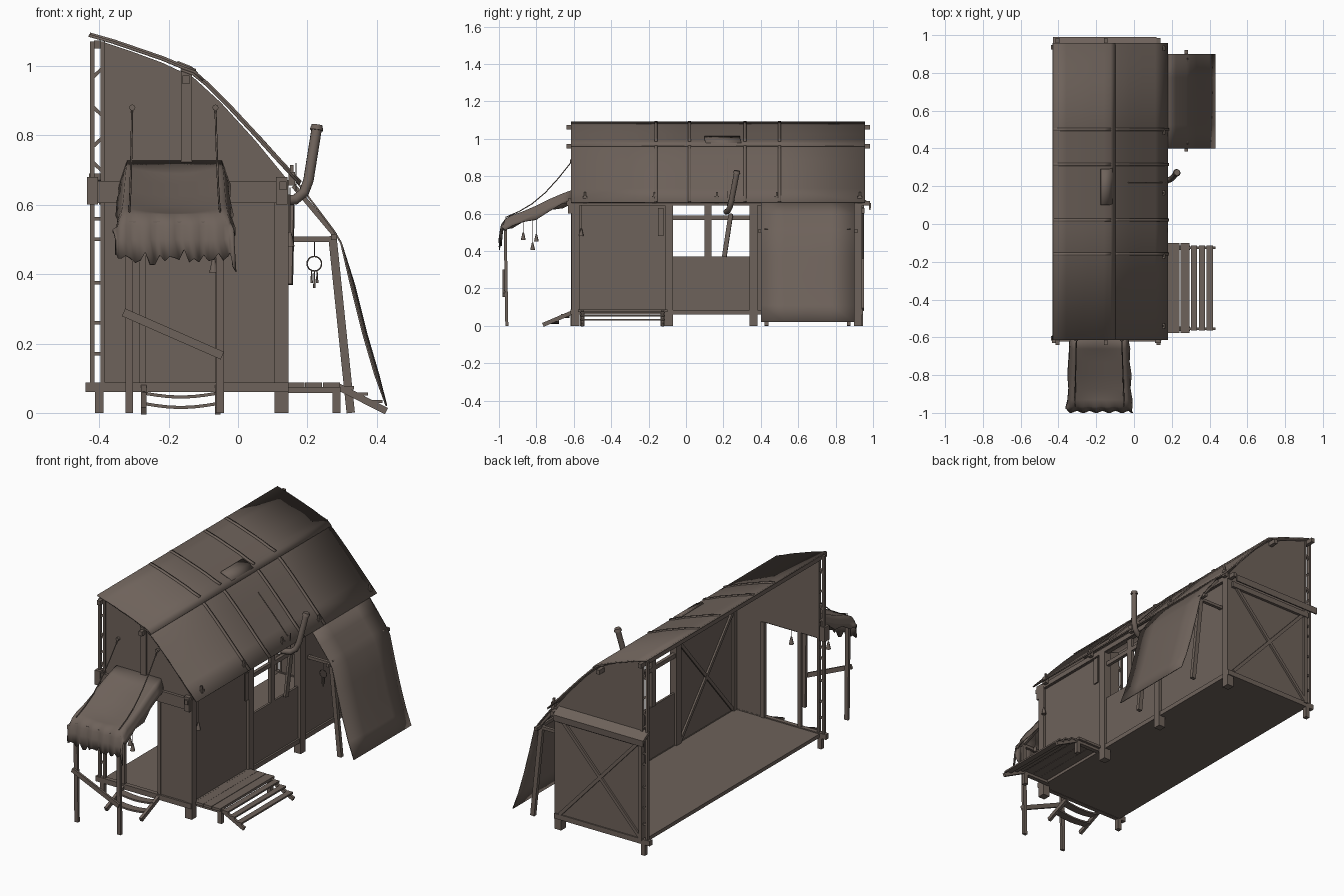
import bpy, bmesh, math, random
from mathutils import Vector, Matrix
random.seed(4)

mat = bpy.data.materials.new("weathered brown")
mat.diffuse_color = (0.155, 0.122, 0.103, 1)


def add(name, bm, smooth=False):
    bmesh.ops.recalc_face_normals(bm, faces=bm.faces[:])
    me = bpy.data.meshes.new(name)
    for f in bm.faces:
        f.smooth = smooth
    bm.to_mesh(me)
    bm.free()
    me.materials.append(mat)
    ob = bpy.data.objects.new(name, me)
    bpy.context.collection.objects.link(ob)
    return ob


def box(name, x0, x1, y0, y1, z0, z1):
    bm = bmesh.new()
    m = Matrix.Translation(((x0+x1)/2, (y0+y1)/2, (z0+z1)/2)) @ Matrix.Diagonal((x1-x0, y1-y0, z1-z0, 1))
    bmesh.ops.create_cube(bm, size=1, matrix=m)
    return add(name, bm)


def beam(name, p, q, w, h):
    """Square timber between two points; w is horizontal, h the other way."""
    p, q = Vector(p), Vector(q)
    d = (q - p).normalized()
    side = d.cross((0, 0, 1))
    side = side.normalized() if side.length > 0.01 else Vector((1, 0, 0))
    up = side.cross(d)
    m = Matrix((side*w, up*h, d*(q-p).length)).transposed().to_4x4()
    bm = bmesh.new()
    bmesh.ops.create_cube(bm, size=1, matrix=Matrix.Translation((p+q)/2) @ m)
    return add(name, bm)


def tube(name, pts, r, n=8, r2=None):
    """Round rod through points, optionally tapering."""
    bm = bmesh.new()
    pts = [Vector(p) for p in pts]
    rings = []
    for i, p in enumerate(pts):
        d = (pts[min(i+1, len(pts)-1)] - pts[max(i-1, 0)]).normalized()
        a = d.orthogonal().normalized() if i == 0 else (a - d*a.dot(d)).normalized()
        b = d.cross(a)
        rr = r + ((r2 if r2 is not None else r) - r)*i/(len(pts)-1)
        rings.append([bm.verts.new(p + rr*(a*math.cos(t) + b*math.sin(t)))
                      for t in (2*math.pi*k/n for k in range(n))])
    for r0, r1 in zip(rings, rings[1:]):
        for k in range(n):
            bm.faces.new((r0[k], r0[(k+1) % n], r1[(k+1) % n], r1[k]))
    bm.faces.new(rings[0])
    bm.faces.new(rings[-1])
    ob = add(name, bm)
    for f in ob.data.polygons:
        f.use_smooth = len(f.vertices) == 4
    return ob


def slab(name, prof, y0, y1):
    """Extrude an x-z polygon along y."""
    bm = bmesh.new()
    f = bm.faces.new([bm.verts.new((x, y0, z)) for x, z in prof])
    g = bmesh.ops.extrude_face_region(bm, geom=[f])
    bmesh.ops.translate(bm, vec=(0, y1-y0, 0), verts=[v for v in g["geom"] if isinstance(v, bmesh.types.BMVert)])
    return add(name, bm)


def grid(name, rows, thick):
    """Smooth thick sheet from rows of points."""
    bm = bmesh.new()
    vs = [[bm.verts.new(p) for p in r] for r in rows]
    for a, b in zip(vs, vs[1:]):
        for k in range(len(a)-1):
            bm.faces.new((a[k], a[k+1], b[k+1], b[k]))
    ob = add(name, bm, True)
    s = ob.modifiers.new("thickness", "SOLIDIFY")
    s.thickness, s.offset = thick, 0
    return ob


# Floor, sills and corner legs
box("floor", -0.40, 0.13, -0.60, 0.94, 0.062, 0.082)
for y in (-0.605, 0.935):
    box("end_sill", -0.44, 0.145, y-0.012, y+0.012, 0.06, 0.088)
    box("left_leg", -0.412, -0.388, y-0.012, y+0.012, 0, 0.06)
box("side_sill", 0.115, 0.14, -0.6, 0.94, 0.06, 0.085)
for y in (-0.59, -0.09, 0.36, 0.92):
    box("right_post", 0.105, 0.146, y-0.021, y+0.021, 0, 0.66)

# End walls under the curved roof
curve = [(0.14, 0.675), (0.05, 0.785), (-0.05, 0.895), (-0.13, 0.968), (-0.22, 1.01), (-0.31, 1.043), (-0.385, 1.068)]
slab("front_wall", [(-0.05, 0.08), (0.125, 0.08), (0.125, 0.67)] + curve + [(-0.385, 0.61), (-0.05, 0.61)], -0.606, -0.594)
slab("back_wall", [(-0.385, 0.08), (0.125, 0.08), (0.125, 0.67)] + curve, 0.928, 0.94)
box("front_lintel", -0.43, 0.14, -0.622, -0.60, 0.605, 0.668)
box("gable_board", -0.165, -0.132, -0.614, -0.60, 0.66, 0.985)
box("door_post", -0.285, -0.265, -0.612, -0.595, 0.08, 0.61)
box("door_jamb", -0.065, -0.045, -0.612, -0.588, 0.08, 0.61)
for x in (-0.415, 0.13):
    box("lintel_bracket", x-0.02, x+0.012, -0.63, -0.59, 0.60, 0.68)

# Back wall framing with crossed braces and a sloping ledge
beam("back_brace", (-0.385, 0.945, 0.09), (0.11, 0.945, 0.63), 0.012, 0.018)
beam("back_brace", (0.11, 0.946, 0.09), (-0.385, 0.946, 0.63), 0.012, 0.018)
box("back_rail", -0.40, 0.12, 0.938, 0.955, 0.60, 0.63)
box("back_stud", -0.395, -0.375, 0.93, 0.952, 0.08, 0.66)
bm_ledge = [(0.93, 0.69), (0.99, 0.655), (0.987, 0.62), (0.98, 0.62), (0.978, 0.645), (0.93, 0.672)]
ledge = slab("back_ledge", bm_ledge, -0.12, 0.43)
ledge.matrix_world = Matrix.Rotation(math.pi/2, 4, 'Z') @ Matrix.Diagonal((1, 1, 1, 1))

# Open left side: ladder-like trusses at both ends
for y in (-0.605, 0.935):
    for x in (-0.42, -0.39):
        box("truss_upright", x-0.006, x+0.006, y-0.009, y+0.009, 0.08, 1.07)
    for z in (0.17, 0.26, 0.375, 0.5, 0.56):
        box("truss_rung", -0.42, -0.39, y-0.006, y+0.006, z-0.005, z+0.005)
    for i, z in enumerate((0.71, 0.78, 0.87, 0.98)):
        s = 0.014 if i % 2 else -0.014
        beam("truss_diagonal", (-0.42, y, z-s), (-0.39, y, z+s), 0.012, 0.01)

# Right wall: two solid bays, a window bay, inner bracing
box("right_front_panel", 0.118, 0.13, -0.59, -0.09, 0.08, 0.66)
box("window_sill_panel", 0.118, 0.13, -0.09, 0.36, 0.07, 0.37)
box("right_back_panel", 0.118, 0.13, 0.36, 0.93, 0.08, 0.66)
box("window_mullion", 0.112, 0.132, 0.1, 0.135, 0.37, 0.66)
box("window_bar", 0.112, 0.13, -0.07, 0.34, 0.567, 0.59)
for a, b in ((-0.57, -0.11), (0.38, 0.9)):
    beam("inner_brace", (0.114, a, 0.09), (0.114, b, 0.63), 0.01, 0.018)
    beam("inner_brace", (0.113, b, 0.09), (0.113, a, 0.63), 0.01, 0.018)
beam("leaning_plank", (0.15, 0.205, 0.37), (0.155, 0.24, 0.60), 0.014, 0.024)
box("hinge_plate", 0.145, 0.152, -0.15, -0.12, 0.48, 0.63)

# Roof: lapped curved sheets, purlins, ribs, patch
upper = [(-0.43, 1.088), (-0.36, 1.068), (-0.29, 1.044), (-0.22, 1.02), (-0.16, 0.995), (-0.125, 0.983), (-0.10, 0.96)]
lower = [(-0.165, 0.99), (-0.13, 0.977), (-0.09, 0.945), (-0.03, 0.885), (0.04, 0.81), (0.11, 0.733), (0.178, 0.66)]
for nm, prof in (("upper_roof", upper), ("lower_roof", lower)):
    grid(nm, [[(x, y, z) for x, z in prof] for y in (-0.615, 0.0, 0.5, 0.957)], 0.008)
for x, z in ((-0.405, 1.062), (-0.15, 0.96), (0.13, 0.655)):
    box("purlin", x-0.01, x+0.01, -0.64, 0.985, z-0.012, z+0.012)
box("eave_beam", 0.115, 0.145, -0.61, 0.95, 0.645, 0.672)
for y in (-0.16, 0.02, 0.315, 0.5):
    for nm, prof in (("upper_rib", upper[:-1]), ("lower_rib", lower[1:])):
        grid(nm, [[(x+0.003, y+d, z+0.004) for x, z in prof] for d in (-0.008, 0.008)], 0.009)
grid("roof_patch", [[(-0.175, y, 1.011), (-0.135, y, 0.995), (-0.105, y+0.01, 0.963)] for y in (0.1, 0.2, 0.29)], 0.008)
for y in (-0.54, -0.17, 0.165, 0.485, 0.93):
    box("eave_hook", 0.145, 0.165, y-0.012, y+0.012, 0.655, 0.695)
    box("eave_hook_tip", 0.15, 0.16, y-0.005, y+0.005, 0.69, 0.715)
tube("roof_cord", [(0.15, 0.22, 0.70), (0.06, 0.22, 0.80), (-0.03, 0.22, 0.893)], 0.002, 6)

# Bent stovepipe with cap
tube("stovepipe", [(0.12, 0.215, 0.61), (0.165, 0.225, 0.615), (0.19, 0.235, 0.635), (0.203, 0.243, 0.67), (0.227, 0.272, 0.82)], 0.015, 12)
tube("pipe_cap", [(0.226, 0.271, 0.815), (0.228, 0.273, 0.83)], 0.02, 12, 0.016)
tube("pipe_rod", [(0.167, 0.22, 0.64), (0.167, 0.22, 0.72)], 0.002, 6)

# Side lean-to: frame and hanging sheet
for y in (0.43, 0.87):
    beam("lean_rafter", (0.16, y, 0.655), (0.28, y, 0.512), 0.018, 0.014)
    beam("lean_tie", (0.13, y, 0.50), (0.28, y, 0.50), 0.018, 0.016)
    beam("lean_post", (0.272, y, 0.51), (0.325, y, 0.0), 0.02, 0.024)
box("lean_rail", 0.268, 0.285, 0.385, 0.92, 0.498, 0.515)
tarp = [(0.165, 0.672), (0.22, 0.60), (0.275, 0.527), (0.297, 0.49), (0.325, 0.37), (0.36, 0.23), (0.395, 0.11), (0.428, 0.02)]
grid("lean_sheet", [[(x + (0.010*math.sin(math.pi*k/4) if z < 0.48 and z > 0.05 else 0), 0.4+0.125*k, z) for x, z in tarp]
                    for k in range(5)], 0.005)

# Ring charm hung under the lean-to
ring = [(0.22+0.021*math.cos(t), 0.43, 0.43+0.021*math.sin(t)) for t in (2*math.pi*k/20 for k in range(21))]
tube("charm_ring", ring, 0.002, 6)
tube("charm_cord", [(0.22, 0.43, 0.50), (0.22, 0.43, 0.45)], 0.0015, 5)
for dx, z in ((-0.008, 0.375), (0, 0.36), (0.008, 0.375)):
    tube("charm_tassel", [(0.22+dx, 0.43, 0.41), (0.22+dx, 0.43, z)], 0.0015, 5, 0.004)

# Side deck and steps
for x in (0.143, 0.193, 0.245):
    box("deck_plank", x, x+0.049, -0.578, -0.1, 0.073, 0.087)
for y in (-0.555, -0.125):
    box("deck_bearer", 0.13, 0.295, y-0.012, y+0.012, 0.058, 0.074)
    box("deck_leg", 0.272, 0.296, y-0.012, y+0.012, 0, 0.06)
    beam("step_stringer", (0.29, y, 0.075), (0.428, y, 0.005), 0.014, 0.02)
for x, z in ((0.302, 0.068), (0.343, 0.05), (0.385, 0.028)):
    box("side_tread", x, x+0.032, -0.565, -0.115, z, z+0.009)

# Front steps with sagging treads
for x in (-0.272, -0.058):
    beam("front_stringer", (x, -0.60, 0.075), (x, -0.765, 0.005), 0.016, 0.022)
for y, z in ((-0.645, 0.062), (-0.70, 0.032)):
    top = [(-0.275+0.22*k/6, z - 0.012*math.sin(math.pi*k/6)) for k in range(7)]
    slab("front_tread", top + [(a, b-0.009) for a, b in reversed(top)], y-0.022, y+0.022)

# Front canopy: posts, brace, rails, cloth, stays
for x in (-0.313, -0.052):
    beam("canopy_post", (x, -0.958, 0), (x, -0.967, 0.55), 0.022, 0.016)
    beam("canopy_rail", (x, -0.61, 0.685), (x, -0.965, 0.55), 0.014, 0.014)
    ex = -0.305 if x < -0.2 else -0.065
    stay = [(ex + (x-ex)*t, -0.61-0.355*t, 0.88-0.30*t-0.05*math.sin(math.pi*t)) for t in (0, .2, .4, .6, .8, 1)]
    tube("canopy_stay", stay, 0.003, 6)
    tube("stay_anchor", [(ex, -0.60, 0.88), (ex, -0.62, 0.88)], 0.009, 8)
beam("canopy_crossbar", (-0.33, -0.975, 0.29), (-0.045, -0.975, 0.165), 0.012, 0.024)
box("canopy_front_rail", -0.33, -0.035, -0.975, -0.96, 0.535, 0.552)
path = [(-0.605, 0.725), (-0.66, 0.705), (-0.73, 0.675), (-0.8, 0.64), (-0.87, 0.61), (-0.93, 0.59),
        (-0.965, 0.57), (-0.98, 0.54), (-0.988, 0.50), (-0.993, 0.45)]
rows = []
for i, (y, z) in enumerate(path):
    row = []
    half = 0.135 + 0.02*min(i, 7)/7
    for k in range(-14, 15):
        s = k/11
        over = max(0, abs(s)-1)
        x = -0.183 + max(-1, min(1, s))*half + math.copysign(over*0.07, s)
        sag = 0.018*math.cos(min(1, abs(s))*math.pi/2)*(1 if 0 < i < 6 else 0)
        zz = z - sag - over*(0.22 if i < 7 else 0.04)
        yy = y + (0.006*math.sin(k*1.3) if i > 6 else 0)
        if i == len(path)-1:
            zz += random.uniform(-0.025, 0.022)
        if abs(k) == 14:
            zz += random.uniform(-0.018, 0.012)
            x += random.uniform(-0.006, 0.006)
        row.append((x, yy, zz))
    rows.append(row)
grid("canopy_cloth", rows, 0.006)

# Hanging bells
for x, y, zt, zb in ((-0.05, -0.87, 0.57, 0.46), (-0.07, -0.82, 0.60, 0.405), (0.15, -0.56, 0.65, 0.48), (-0.31, -0.8, 0.6, 0.45)):
    tube("bell_cord", [(x, y, zt), (x, y, zb+0.035)], 0.0018, 5)
    tube("bell", [(x, y, zb+0.04), (x, y, zb+0.02), (x, y, zb)], 0.004, 8, 0.013)
